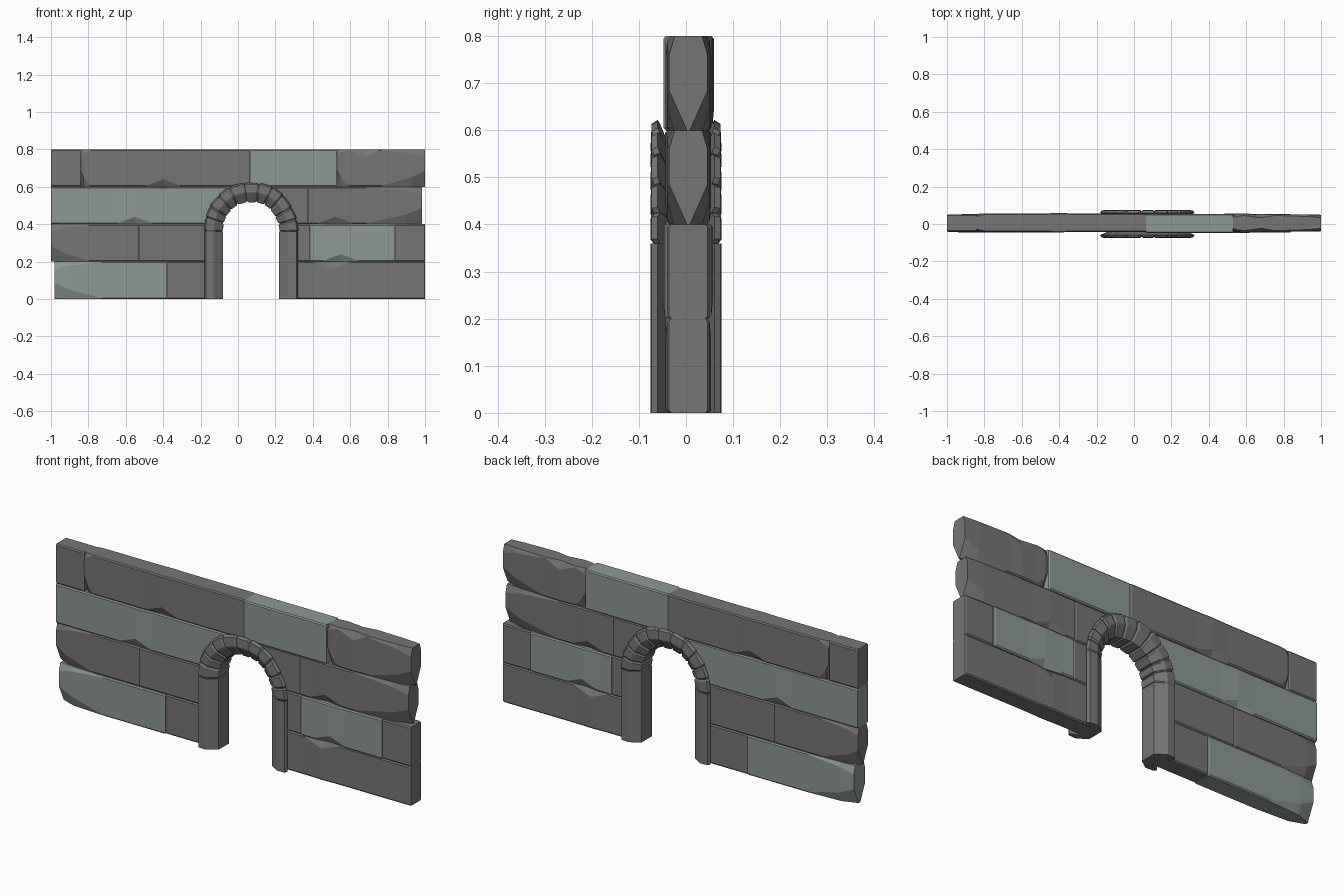
import bpy, bmesh, random
from math import sin, cos, pi, radians

if "Cube" in bpy.data.objects:
    bpy.data.objects.remove(bpy.data.objects["Cube"])

random.seed(4)
CX, SPRING = 0.07, 0.36          # opening centre and springing height


def material(name, rgb):
    m = bpy.data.materials.new(name)
    m.diffuse_color = (*rgb, 1)
    m.use_nodes = True
    m.node_tree.nodes["Principled BSDF"].inputs["Base Color"].default_value = m.diffuse_color
    return m


GREY = material("grey_stone", (0.18, 0.18, 0.18))
GREEN = material("green_stone", (0.27, 0.32, 0.29))


def loft(name, rings, mat):
    """Skin a list of closed rings and cap both ends."""
    bm = bmesh.new()
    vs = [[bm.verts.new(p) for p in r] for r in rings]
    n = len(rings[0])
    for a, b in zip(vs, vs[1:]):
        for i in range(n):
            j = (i + 1) % n
            bm.faces.new((a[i], a[j], b[j], b[i]))
    bm.faces.new(vs[0][::-1])
    bm.faces.new(vs[-1])
    bmesh.ops.recalc_face_normals(bm, faces=bm.faces)
    me = bpy.data.meshes.new(name)
    bm.to_mesh(me)
    bm.free()
    ob = bpy.data.objects.new(name, me)
    bpy.context.collection.objects.link(ob)
    me.materials.append(mat)
    return ob


def section(x, y0, y1, z0, z1, top, bot):
    """Rectangle whose top and bottom corners are cut by (cy, cz)."""
    (ty, tz), (by, bz) = top, bot
    return [(x, y0 + by, z0), (x, y1 - by, z0), (x, y1, z0 + bz), (x, y1, z1 - tz),
            (x, y1 - ty, z1), (x, y0 + ty, z1), (x, y0, z1 - tz), (x, y0, z0 + bz)]


def stone(name, x0, x1, row, mat=GREY, y=(-0.04, 0.05), worn_l=0, worn_r=0, top_chip=None, low_chip=None):
    """One wall block; worn_* = length of a worn-down end, *_chip = x of an edge chip."""
    base, e = (0.005, 0.006), 0.004
    st = [(x0 + 0.006, base, base, 0), (x1 - 0.006, base, base, 0)]
    worn_top, worn_bot = (0.012, 0.04), (0.038, 0.085)
    if worn_l:
        st[0] = (x0 + worn_l, base, base, 0)
        st += [(x0 + worn_l * 0.3, (0.01, 0.02), (0.015, 0.05), 0), (x0, worn_top, worn_bot, e)]
    else:
        st.append((x0, base, base, e))
    if worn_r:
        st[1] = (x1 - worn_r, base, base, 0)
        st += [(x1 - worn_r * 0.3, (0.01, 0.02), (0.015, 0.05), 0), (x1, worn_top, worn_bot, e)]
    else:
        st.append((x1, base, base, e))
    chip = (0.02, 0.04)
    for c, is_top in ((top_chip, True), (low_chip, False)):
        if c is not None:
            st += [(c - 0.09, base, base, 0), (c + 0.09, base, base, 0),
                   (c, chip if is_top else base, base if is_top else chip, -0.003)]
    st.sort(key=lambda s: s[0])
    z0 = row * 0.2
    return loft(name, [section(x, y[0] + d, y[1] - d, z0, z0 + 0.2, t, b)
                       for x, t, b, d in st], mat)


# Wall courses, bottom to top
stone("bottom_left_block", -0.98, -0.38, 0, GREEN, (-0.046, 0.053), worn_l=0.25)
stone("bottom_jamb_block", -0.38, -0.12, 0)
stone("bottom_right_block", 0.26, 1.0, 0, top_chip=0.5)
stone("second_left_block", -1.0, -0.53, 1, worn_l=0.2)
stone("second_jamb_block", -0.53, -0.12, 1)
stone("second_filler_block", 0.26, 0.385, 1)
stone("second_green_block", 0.385, 0.84, 1, GREEN, (-0.046, 0.054), low_chip=0.55)
stone("second_end_block", 0.84, 1.0, 1)
arch_neighbours = [
    stone("third_left_block", -1.0, 0.07, 2, GREEN, (-0.042, 0.052), low_chip=-0.55),
    stone("third_filler_block", 0.07, 0.375, 2)]
stone("third_right_block", 0.375, 0.985, 2, worn_r=0.3, low_chip=0.52)
stone("top_end_block", -1.0, -0.84, 3)
stone("top_long_block", -0.84, 0.065, 3, GREY, (-0.042, 0.056), worn_l=0.05, low_chip=-0.4)
stone("top_green_block", 0.065, 0.53, 3, GREEN, (-0.048, 0.054))
stone("top_right_block", 0.53, 1.0, 3, worn_l=0.06, worn_r=0.25, top_chip=0.68)

# Round cutter for the opening
bpy.ops.mesh.primitive_cylinder_add(vertices=24, radius=0.2, depth=0.4,
                                    location=(CX, 0, SPRING), rotation=(pi / 2, 0, 0))
cutter = bpy.context.object
cutter.name = "arch_cutter"
cutter.hide_render = True
cutter.hide_viewport = True
for ob in arch_neighbours:
    mod = ob.modifiers.new("opening", "BOOLEAN")
    mod.object = cutter
    mod.solver = "EXACT"

# Trim cross-section: (distance from opening centre, y), front half mirrored to the back
HALF = [(0.15, 0.042), (0.19, 0.069), (0.2, 0.075), (0.242, 0.073), (0.25, 0.06), (0.205, 0.042)]
TRIM = [(r, -y) for r, y in HALF] + [(r, y) for r, y in HALF[::-1]]

# Straight jambs
for side, name in ((-1, "left_jamb"), (1, "right_jamb")):
    loft(name, [[(CX + side * r, y, z) for r, y in TRIM] for z in (0, SPRING)], GREY)

# Arch stones, each slightly different with pinched ends
COUNT = 11
cuts = [180 * i / COUNT + (random.uniform(-2, 2) if 0 < i < COUNT else 0) for i in range(COUNT + 1)]
for k in range(COUNT):
    a0, a1 = cuts[k], cuts[k + 1]
    mid = (a0 + a1) / 2
    grow = 1 + 0.055 * sin(radians(mid)) + random.uniform(-0.015, 0.02)
    tilt = random.uniform(-0.02, 0.02)
    rings = []
    for t, pinch in ((0, 1), (0.14, 0), (0.86, 0), (1, 1)):
        a = radians(a0 + (a1 - a0) * t)
        s = grow + tilt * (t - 0.5)
        rings.append([(CX + cos(a) * rr, yy, SPRING + sin(a) * rr)
                      for rr, yy in [((0.2 + (r - 0.2) * (1 - 0.14 * pinch)) * s,
                                      y * (1 - 0.08 * pinch)) for r, y in TRIM]])
    loft(f"arch_stone_{k + 1}", rings, GREY)
